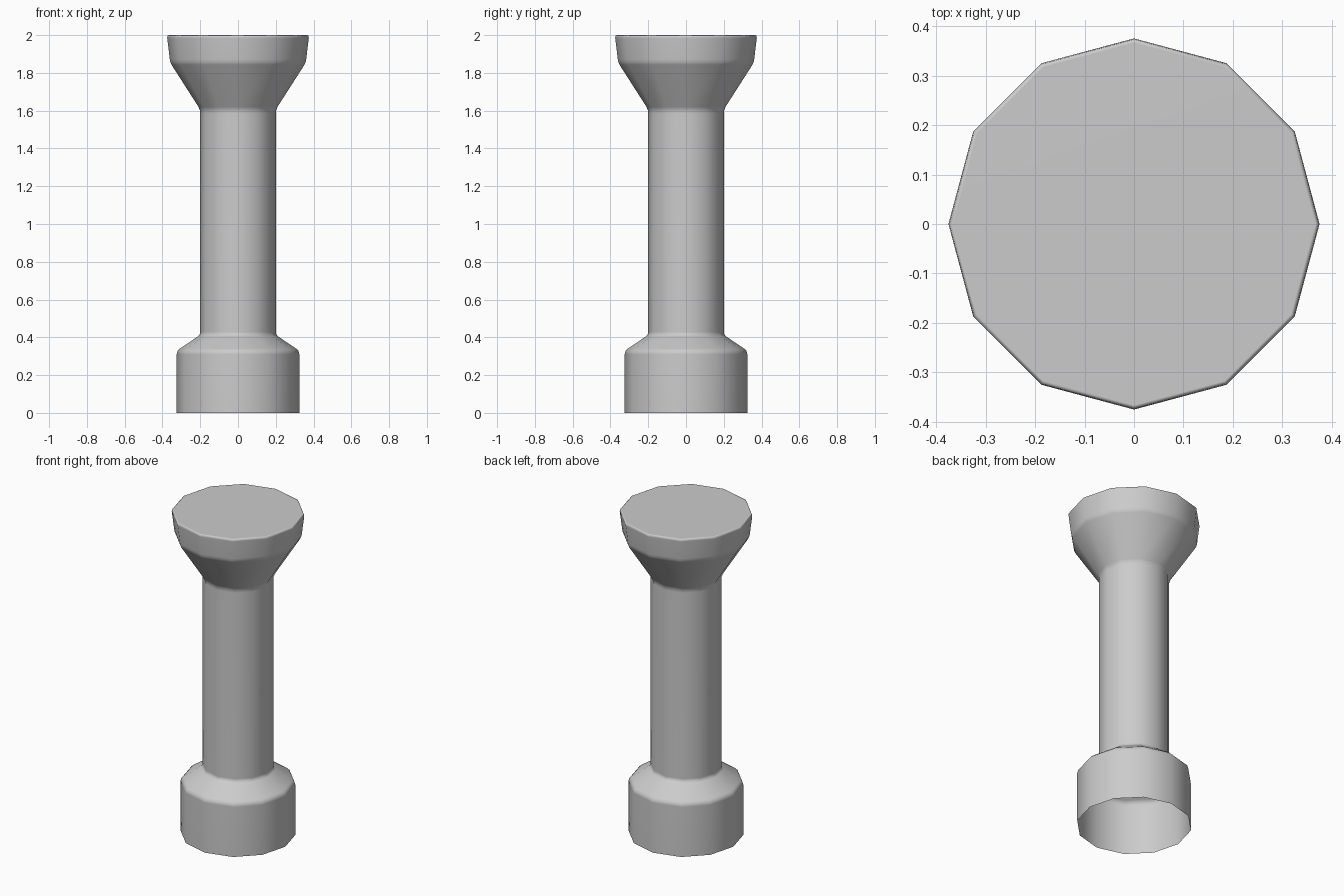
import bpy
import bmesh
from math import cos, sin, tau

SIDES = 12

cube = bpy.data.objects.get("Cube")
if cube:
    bpy.data.objects.remove(cube, do_unlink=True)

# Plain grey finish
grey = bpy.data.materials.new("light_grey")
grey.use_nodes = True
colour = (0.6, 0.6, 0.6, 1)
grey.diffuse_color = colour
grey.node_tree.nodes["Principled BSDF"].inputs["Base Color"].default_value = colour

# Radius and height: open foot, sloped shoulder, shaft, flared head
profile = [
    (0.325, 0.0), (0.325, 0.31), (0.32, 0.328), (0.308, 0.34),
    (0.212, 0.405), (0.203, 0.414), (0.2, 0.428),
    (0.2, 1.585), (0.202, 1.602), (0.209, 1.62),
    (0.352, 1.843), (0.358, 1.857), (0.361, 1.872),
    (0.375, 1.985), (0.373, 1.996), (0.366, 2.0),
]


def lathe(name, points, sides):
    """Turn a profile around z, leaving the foot open and capping the top."""
    bm = bmesh.new()
    rings = []
    for radius, height in points:
        rings.append([bm.verts.new((radius * cos(tau * i / sides),
                                    radius * sin(tau * i / sides), height))
                      for i in range(sides)])
    for low, high in zip(rings, rings[1:]):
        for i in range(sides):
            j = (i + 1) % sides
            bm.faces.new((low[i], low[j], high[j], high[i]))
    bm.faces.new(rings[-1])
    for face in bm.faces:
        face.smooth = True
    mesh = bpy.data.meshes.new(name)
    bm.to_mesh(mesh)
    bm.free()
    mesh.materials.append(grey)
    obj = bpy.data.objects.new(name, mesh)
    bpy.context.collection.objects.link(obj)
    return obj


post = lathe("flared_post", profile, SIDES)

# Keep broad faces flat and let only the small bevels blend
weighted = post.modifiers.new("weighted_normals", 'WEIGHTED_NORMAL')
weighted.keep_sharp = True
